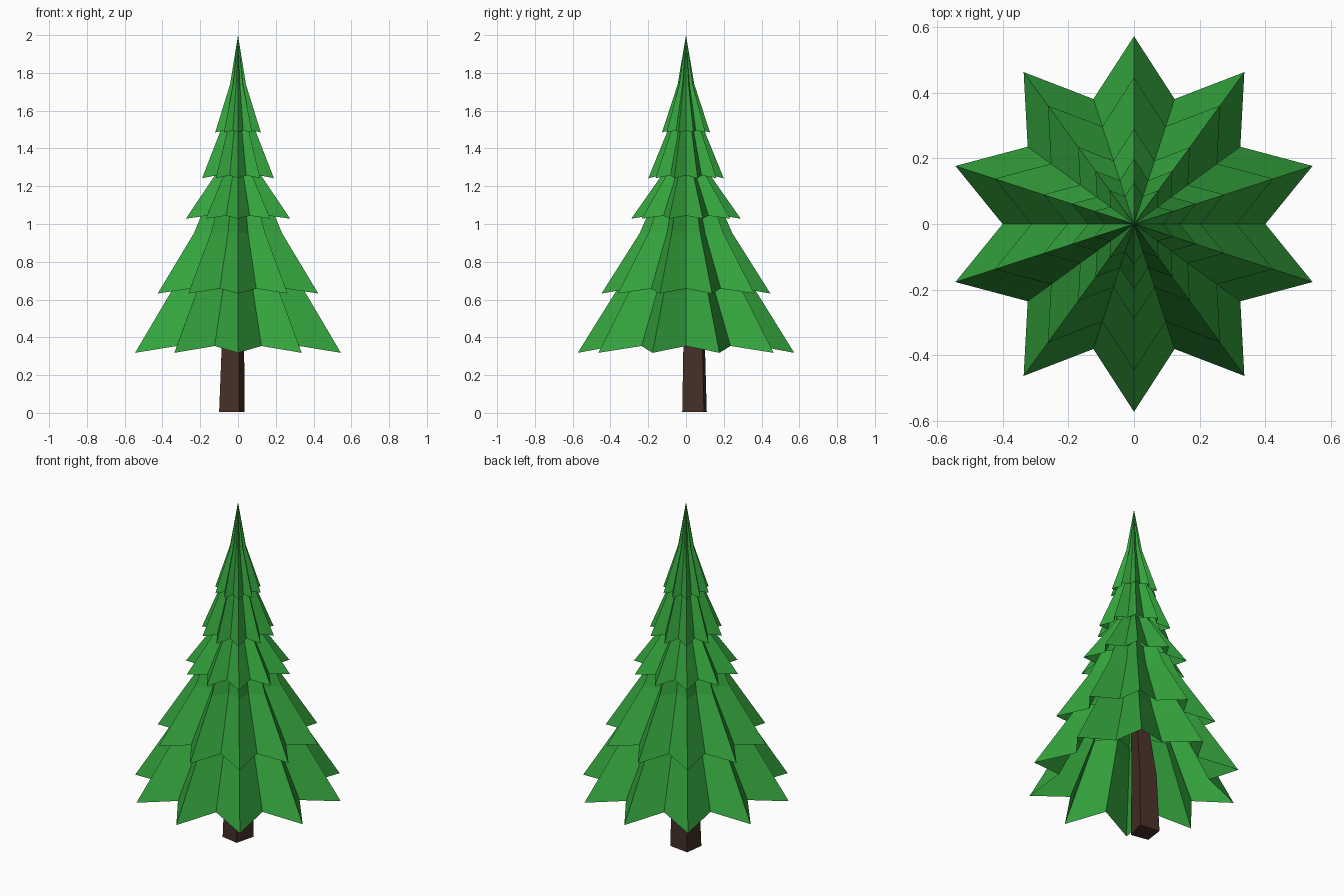
import bpy, math

if "Cube" in bpy.data.objects:
    bpy.data.objects.remove(bpy.data.objects["Cube"])

def material(name, rgb):
    m = bpy.data.materials.new(name)
    m.diffuse_color = (*rgb, 1)
    m.use_nodes = True
    m.node_tree.nodes["Principled BSDF"].inputs["Base Color"].default_value = m.diffuse_color
    return m

green = material("needle green", (0.034, 0.37, 0.046))
brown = material("bark brown", (0.060, 0.030, 0.020))

def loft(name, rings, mat, cap_bottom=False, apex=None):
    """Skin a stack of equal-sized point rings (counter-clockwise)."""
    n = len(rings[0])
    verts = [p for r in rings for p in r]
    faces = []
    for k in range(len(rings) - 1):
        for i in range(n):
            j = (i + 1) % n
            faces.append((k*n + i, k*n + j, (k+1)*n + j, (k+1)*n + i))
    if apex:
        verts.append(apex)
        top = (len(rings) - 1) * n
        faces += [(top + i, top + (i + 1) % n, len(verts) - 1) for i in range(n)]
    if cap_bottom:
        faces.append(tuple(reversed(range(n))))
    me = bpy.data.meshes.new(name)
    me.from_pydata(verts, [], faces)
    me.materials.append(mat)
    ob = bpy.data.objects.new(name, me)
    bpy.context.collection.objects.link(ob)
    return ob

def star(r, z, lift=0.0):
    """Ten-pointed ring: tips at radius r, valleys at 0.7 r and raised by lift."""
    pts = []
    for i in range(20):
        a = math.radians(90 + 18 * i)
        rr, zz = (r, z) if i % 2 == 0 else (r * 0.7, z + lift)
        pts.append((rr * math.cos(a), rr * math.sin(a), zz))
    return pts

# Foliage tiers: (tip radius, height) profile and lift of the valleys
tiers = [
    ([(0.573, 0.318), (0.373, 0.64), (0.325, 0.72)], 0.036),
    ([(0.447, 0.632), (0.245, 0.952), (0.185, 1.09)], 0.026),
    ([(0.290, 1.028), (0.134, 1.25), (0.100, 1.30)], 0.016),
    ([(0.200, 1.242), (0.100, 1.487), (0.075, 1.54)], 0.016),
    ([(0.127, 1.485), (0.044, 1.74)], 0.010),
]
for i, (profile, lift) in enumerate(tiers):
    rings = [star(r, z, lift if k == 0 else 0) for k, (r, z) in enumerate(profile)]
    last = i == len(tiers) - 1
    loft(f"foliage_tier_{i + 1}", rings, green, apex=(0, 0, 2.0) if last else None)

# Trunk: slightly crooked tapering four-sided post
base = [(0.005, -0.02), (0.035, 0.095), (-0.085, 0.11), (-0.10, 0.0)]
cx, cy = -0.036, 0.046
rings = []
for z, s, dx, dy in [(0.004, 1, 0, 0), (0.35, 0.88, 0.006, -0.002), (0.95, 0.35, 0.03, -0.04)]:
    rings.append([(cx + dx + (x - cx) * s, cy + dy + (y - cy) * s, z) for x, y in base])
loft("trunk", rings, brown, cap_bottom=True)
